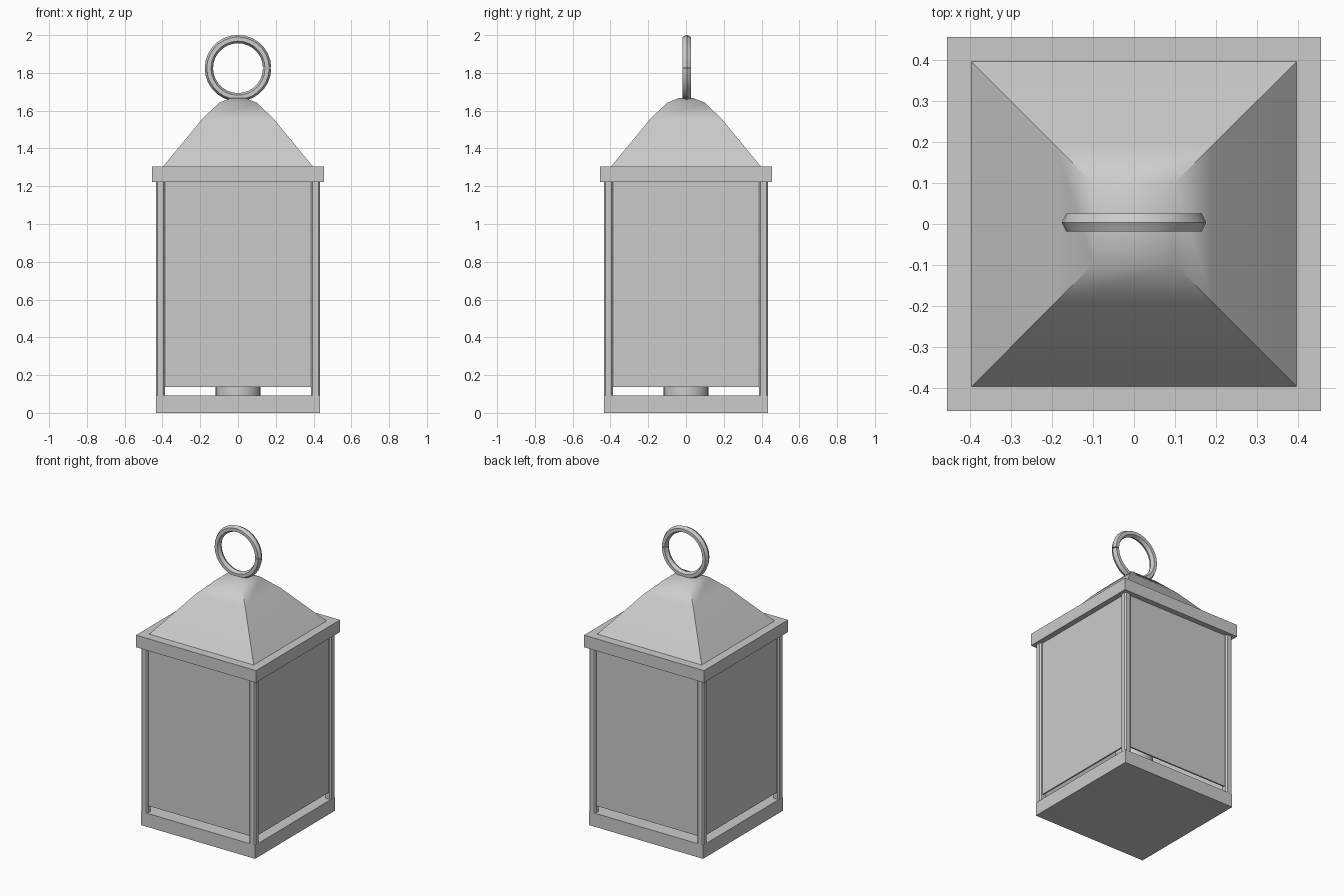
import bpy, bmesh, math
from mathutils import Vector

if "Cube" in bpy.data.objects:
    bpy.data.objects.remove(bpy.data.objects["Cube"])


def make_object(name, bm):
    bmesh.ops.recalc_face_normals(bm, faces=bm.faces)
    me = bpy.data.meshes.new(name)
    bm.to_mesh(me)
    bm.free()
    ob = bpy.data.objects.new(name, me)
    bpy.context.collection.objects.link(ob)
    return ob


def box(name, lo, hi, chamfer=0):
    bm = bmesh.new()
    bmesh.ops.create_cube(bm, size=1)
    for v in bm.verts:
        v.co = Vector([(a + b) / 2 + c * (b - a) for a, b, c in zip(lo, hi, v.co)])
    if chamfer:
        upright = [e for e in bm.edges if abs(e.verts[0].co.z - e.verts[1].co.z) > 0.1]
        bmesh.ops.bevel(bm, geom=upright, offset=chamfer, segments=1, affect='EDGES')
    return make_object(name, bm)


def smooth(ob, angle):
    bpy.ops.object.select_all(action='DESELECT')
    ob.select_set(True)
    bpy.context.view_layer.objects.active = ob
    bpy.ops.object.shade_smooth_by_angle(angle=math.radians(angle))


# Base tray and top frame
box("base", (-0.433, -0.433, 0), (0.433, 0.433, 0.093))
box("top_frame", (-0.455, -0.455, 1.222), (0.455, 0.455, 1.305))

# Four corner posts
for sx in (-1, 1):
    for sy in (-1, 1):
        cx, cy = sx * 0.41, sy * 0.41
        box("corner_post", (cx - 0.024, cy - 0.024, 0.09), (cx + 0.024, cy + 0.024, 1.225), 0.009)

# Four glass panes, hung slightly above the base
for i in range(4):
    pane = box("pane", (-0.39, -0.418, 0.138), (0.39, -0.408, 1.225))
    pane.rotation_euler.z = i * math.pi / 2

# Candle inside
bm = bmesh.new()
bmesh.ops.create_cone(bm, cap_ends=True, segments=24, radius1=0.12, radius2=0.12, depth=0.45)
bmesh.ops.translate(bm, verts=bm.verts, vec=(0, 0, 0.09 + 0.225))
smooth(make_object("candle", bm), 40)

# Square roof built from stacked loops, smooth at the crown
bm = bmesh.new()
loops = []
for r, z in ((0.4, 1.3), (0.19, 1.555), (0.1, 1.642), (0.04, 1.666)):
    loops.append([bm.verts.new((x * r, y * r, z)) for x, y in ((-1, -1), (1, -1), (1, 1), (-1, 1))])
for a, b in zip(loops, loops[1:]):
    for i in range(4):
        j = (i + 1) % 4
        bm.faces.new((a[i], a[j], b[j], b[i]))
bm.faces.new(loops[-1])
smooth(make_object("roof", bm), 45)

# Hanging ring: hexagonal section swept almost full circle
bm = bmesh.new()
section = ((0.176, 0), (0.165, 0.022), (0.143, 0.022), (0.132, 0), (0.143, -0.022), (0.165, -0.022))
steps = 28
rings = []
for k in range(steps + 1):
    t = math.radians(1 + 358 * k / steps)
    rings.append([bm.verts.new((r * math.cos(t), y + 0.004, 1.825 + r * math.sin(t))) for r, y in section])
for a, b in zip(rings, rings[1:]):
    for i in range(6):
        j = (i + 1) % 6
        bm.faces.new((a[i], a[j], b[j], b[i]))
bm.faces.new(rings[0])
bm.faces.new(rings[-1])
smooth(make_object("hanging_ring", bm), 30)
